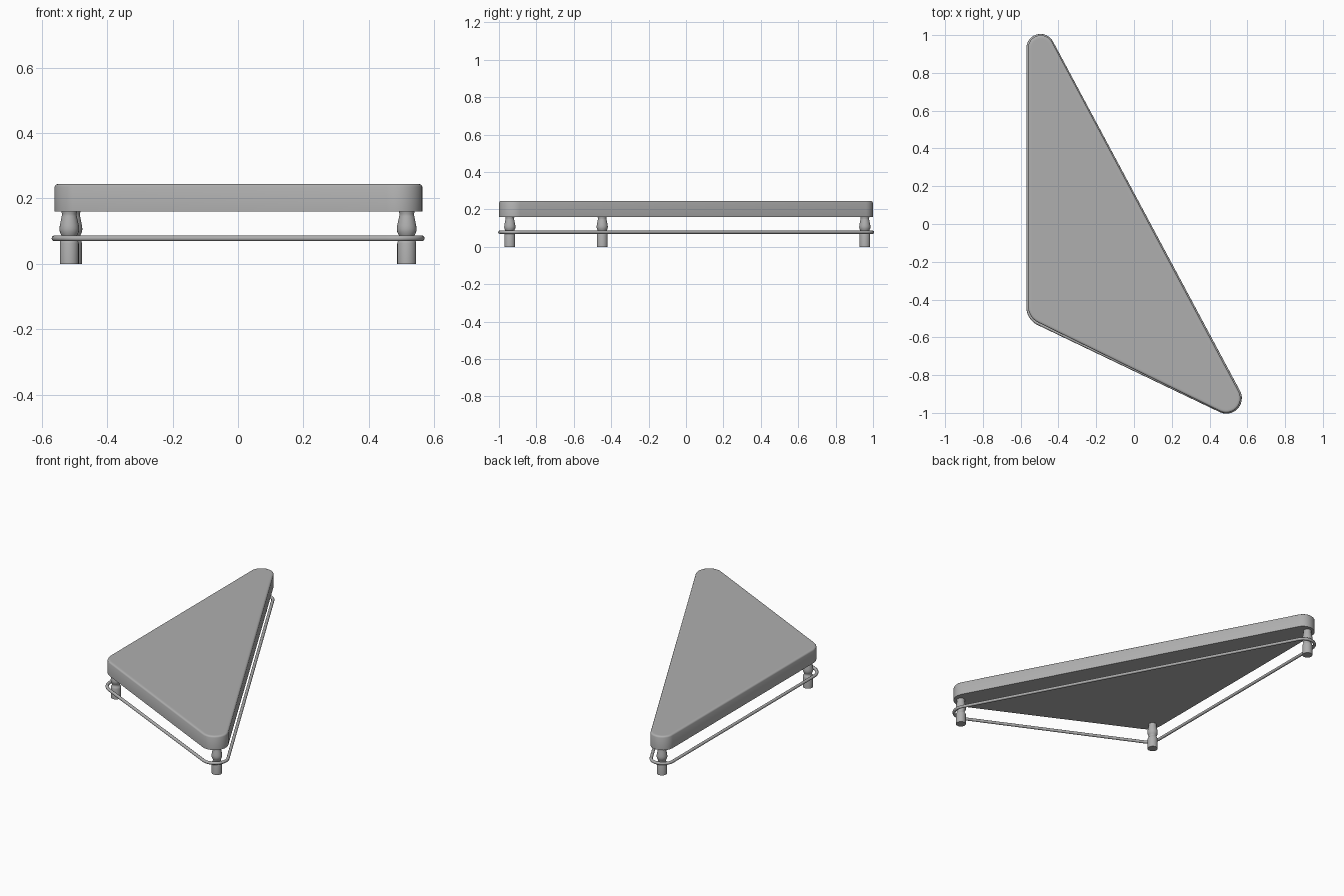
import bpy, bmesh, math

if "Cube" in bpy.data.objects:
    bpy.data.objects.remove(bpy.data.objects["Cube"])

# Corner circles of the rounded triangles, counter-clockwise: x, y, radius
SLAB = [(0.488, -0.923, 0.076), (-0.493, 0.931, 0.068), (-0.463, -0.434, 0.098)]
RAIL = [(0.489, -0.922, 0.073), (-0.495, 0.931, 0.066), (-0.465, -0.440, 0.096)]

grey = bpy.data.materials.new("mid_grey")
grey.diffuse_color = (0.43, 0.43, 0.43, 1)
grey.use_nodes = True
grey.node_tree.nodes["Principled BSDF"].inputs["Base Color"].default_value = grey.diffuse_color


def outline(corners, inset=0.0, steps=12):
    """Rounded triangle: arcs joined by outer tangents."""
    normals = []
    for i, (x, y, r) in enumerate(corners):
        x2, y2, r2 = corners[(i + 1) % 3]
        length = math.hypot(x2 - x, y2 - y)
        normals.append(math.atan2(y2 - y, x2 - x) - math.acos((r - r2) / length))
    pts = []
    for i, (x, y, r) in enumerate(corners):
        a = normals[i - 1]
        sweep = (normals[i] - a) % math.tau
        for k in range(steps + 1):
            t = a + sweep * k / steps
            pts.append((x + (r - inset) * math.cos(t), y + (r - inset) * math.sin(t)))
    return pts


def loft(name, rings, angle):
    """Skin closed rings of equal length and cap both ends."""
    bm = bmesh.new()
    loops = [[bm.verts.new(p) for p in ring] for ring in rings]
    n = len(loops[0])
    for lo, hi in zip(loops, loops[1:]):
        for i in range(n):
            j = (i + 1) % n
            bm.faces.new((lo[i], lo[j], hi[j], hi[i]))
    bm.faces.new(loops[0][::-1])
    bm.faces.new(loops[-1])
    mesh = bpy.data.meshes.new(name)
    bm.to_mesh(mesh)
    bm.free()
    mesh.materials.append(grey)
    ob = bpy.data.objects.new(name, mesh)
    bpy.context.collection.objects.link(ob)
    bpy.ops.object.select_all(action='DESELECT')
    ob.select_set(True)
    bpy.context.view_layer.objects.active = ob
    bpy.ops.object.shade_smooth_by_angle(angle=math.radians(angle))
    return ob


# Thick slab with softened top edge and a flat top
slab_levels = [(0.0, 0.16), (0.0, 0.236), (0.002, 0.240), (0.005, 0.243),
               (0.010, 0.2445), (0.018, 0.2445)]
loft("table_top", [[(x, y, z) for x, y in outline(SLAB, o)] for o, z in slab_levels], 35)

# Turned legs: radius, height
leg_profile = [(0.029, 0.0), (0.029, 0.063), (0.027, 0.070), (0.023, 0.075), (0.022, 0.083),
               (0.025, 0.089), (0.029, 0.098), (0.030, 0.107), (0.029, 0.117),
               (0.026, 0.132), (0.023, 0.146), (0.022, 0.153), (0.024, 0.158), (0.024, 0.165)]
legs = {"front_left_leg": (-0.516, -0.448), "right_leg": (0.516, -0.942), "back_leg": (-0.506, 0.956)}
for name, (cx, cy) in legs.items():
    loft(name, [[(cx + r * math.cos(math.tau * k / 24), cy + r * math.sin(math.tau * k / 24), z)
                 for k in range(24)] for r, z in leg_profile], 50)

# Thin rail running around the legs
curve = bpy.data.curves.new("rail", 'CURVE')
curve.dimensions = '3D'
curve.bevel_depth = 0.009
curve.bevel_resolution = 3
curve.materials.append(grey)
path = outline(RAIL)
spline = curve.splines.new('POLY')
spline.points.add(len(path) - 1)
for p, (x, y) in zip(spline.points, path):
    p.co = (x, y, 0.078, 1)
spline.use_cyclic_u = True
spline.use_smooth = True
bpy.context.collection.objects.link(bpy.data.objects.new("rail", curve))
